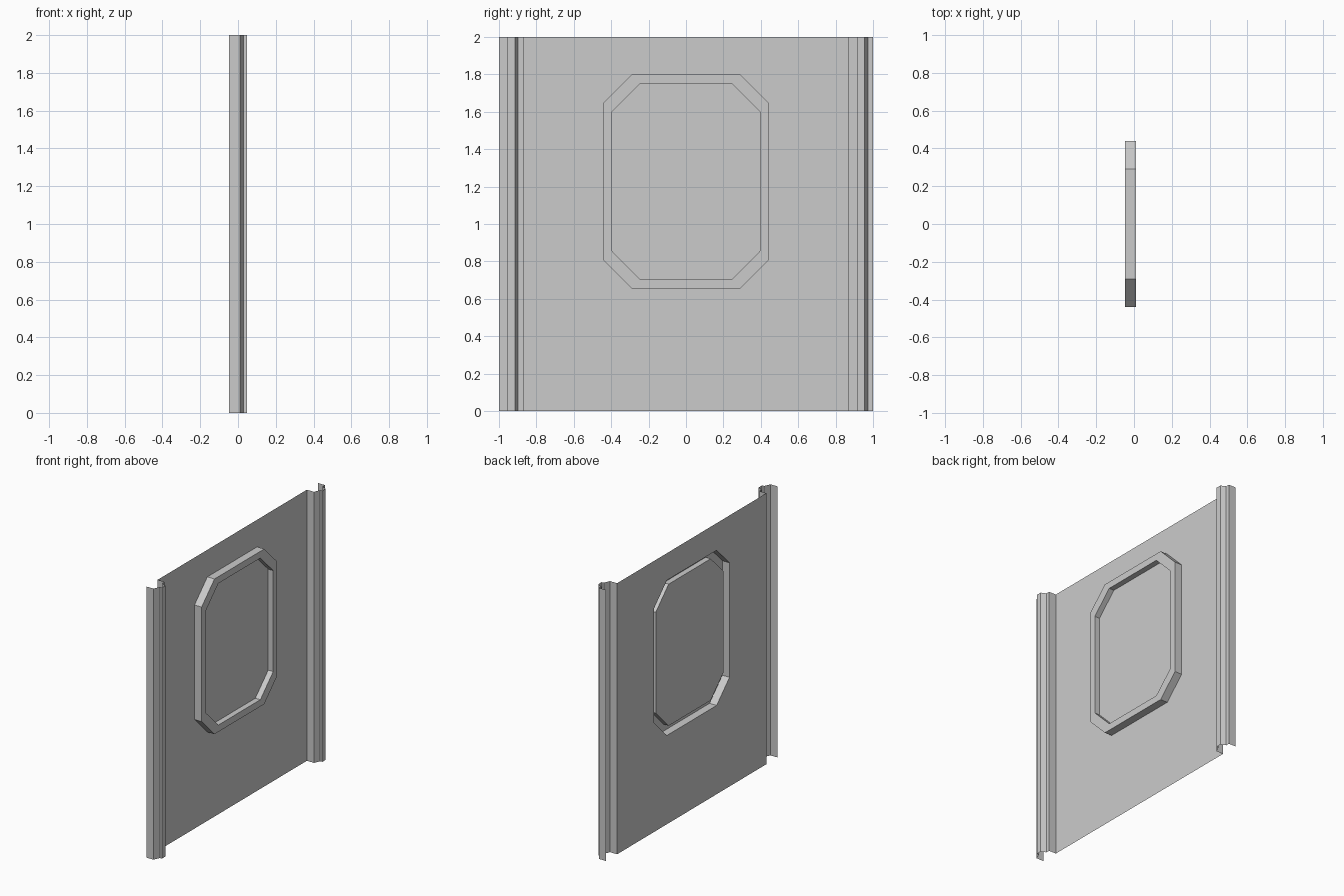
import bpy
import bmesh

old = bpy.data.objects.get("Cube")
if old:
    bpy.data.objects.remove(old, do_unlink=True)

HEIGHT = 2.0
BACK, FRONT, RIB, INSET = -0.047, 0.011, 0.047, -0.03   # sheet depths along x
EDGE = 0.87                                             # half width of flat sheet

steel = bpy.data.materials.new("light_grey_metal")
steel.use_nodes = True
grey = (0.6, 0.6, 0.6, 1)
steel.diffuse_color = grey
steel.node_tree.nodes["Principled BSDF"].inputs["Base Color"].default_value = grey


def finish(bm, name):
    mesh = bpy.data.meshes.new(name)
    bm.to_mesh(mesh)
    bm.free()
    mesh.materials.append(steel)
    obj = bpy.data.objects.new(name, mesh)
    bpy.context.collection.objects.link(obj)
    return obj


def octagon(bm, x, half, low, high, cut=0.15):
    """Rectangle with clipped corners, listed counter-clockwise seen from +x."""
    pts = [(-half + cut, low), (half - cut, low), (half, low + cut), (half, high - cut),
           (half - cut, high), (-half + cut, high), (-half, high - cut), (-half, low + cut)]
    return [bm.verts.new((x, y, z)) for y, z in pts]


def bridge(bm, outer, inner):
    n = len(outer)
    for i in range(n):
        j = (i + 1) % n
        bm.faces.new((outer[i], outer[j], inner[j], inner[i]))


# Flat sheet with an embossed ring around a recessed centre
bm = bmesh.new()
base = octagon(bm, BACK, 0.44, 0.655, 1.80)
ridge = octagon(bm, FRONT, 0.44, 0.655, 1.80)
lip = octagon(bm, FRONT, 0.395, 0.705, 1.75)
centre = octagon(bm, INSET, 0.395, 0.705, 1.75)
corners = [bm.verts.new((BACK, y, z)) for y, z in
           ((-EDGE, 0), (EDGE, 0), (EDGE, HEIGHT), (-EDGE, HEIGHT))]
for k in range(4):
    a, b = base[2 * k], base[2 * k + 1]
    nxt = (k + 1) % 4
    bm.faces.new((corners[k], corners[nxt], b, a))
    bm.faces.new((corners[nxt], base[(2 * k + 2) % 8], b))
bridge(bm, base, ridge)
bridge(bm, ridge, lip)
bridge(bm, lip, centre)
bm.faces.new(centre)
finish(bm, "embossed_panel")

# Interlocking rib profile (y from the start of the rib, x depth)
RIB_PROFILE = [(0, BACK), (0, FRONT), (0.045, 0.03), (0.045, RIB), (0.085, RIB),
               (0.102, FRONT), (0.13, FRONT), (0.13, BACK)]


def edge_rib(name, start):
    bm = bmesh.new()
    low = [bm.verts.new((x, start + y, 0)) for y, x in RIB_PROFILE]
    high = [bm.verts.new((x, start + y, HEIGHT)) for y, x in RIB_PROFILE]
    for i in range(len(low) - 1):
        bm.faces.new((low[i], low[i + 1], high[i + 1], high[i]))
    return finish(bm, name)


edge_rib("front_edge_rib", -1.0)
edge_rib("back_edge_rib", EDGE)
